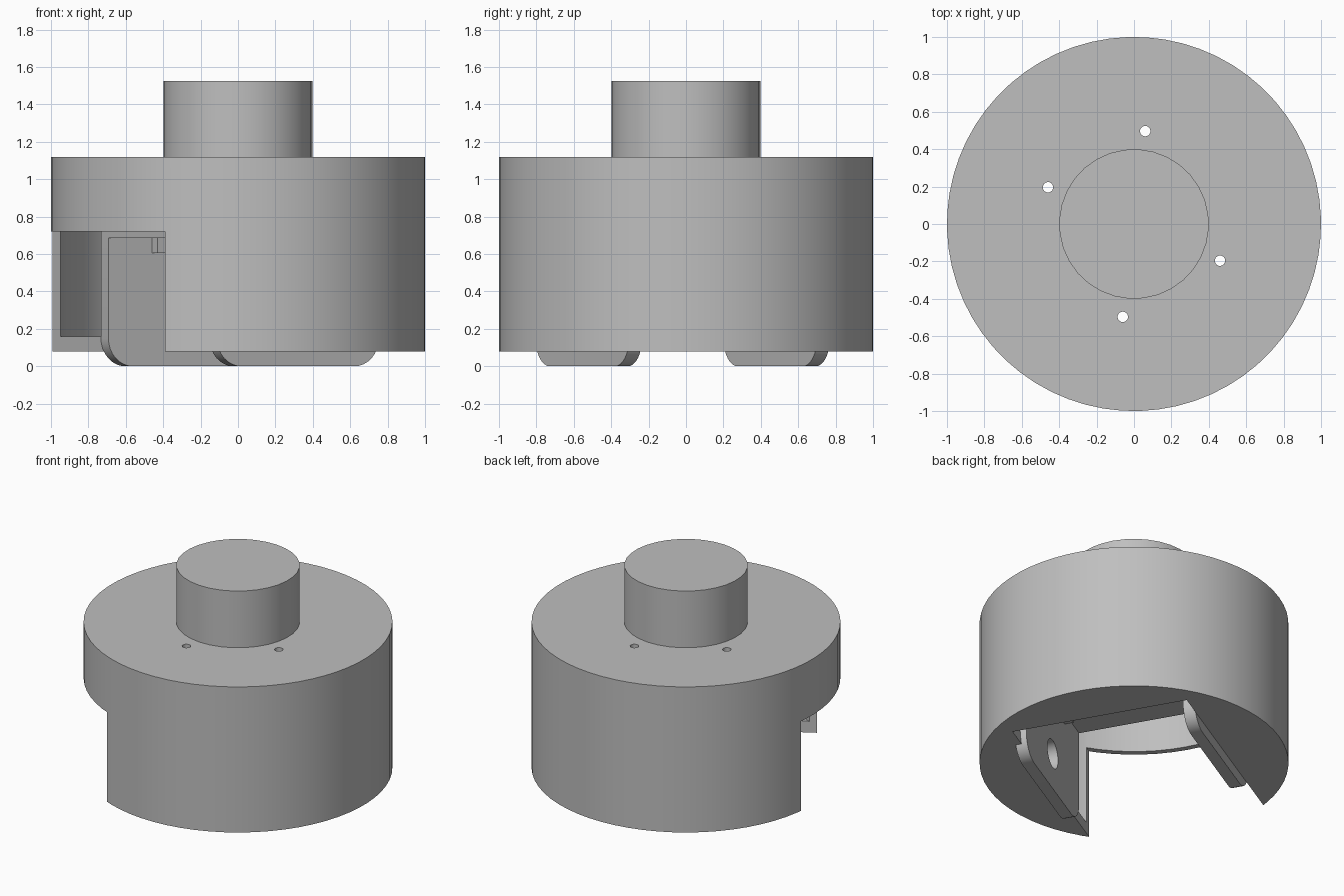
import bpy
import bmesh
import math
from mathutils import Matrix

cube = bpy.data.objects.get("Cube")
if cube:
    bpy.data.objects.remove(cube, do_unlink=True)

TURN = Matrix.Rotation(math.radians(30), 4, "Z")  # fork direction

grey = bpy.data.materials.new("plain grey")
grey.use_nodes = True
grey.diffuse_color = (0.52, 0.52, 0.52, 1)
grey.node_tree.nodes["Principled BSDF"].inputs["Base Color"].default_value = (0.52, 0.52, 0.52, 1)


def finish(name, bm):
    bm.transform(TURN)
    bmesh.ops.recalc_face_normals(bm, faces=bm.faces)
    mesh = bpy.data.meshes.new(name)
    bm.to_mesh(mesh)
    bm.free()
    mesh.materials.append(grey)
    ob = bpy.data.objects.new(name, mesh)
    bpy.context.collection.objects.link(ob)
    return ob


def cylinder(name, radius, z0, z1, sides, x=0, y=0):
    bm = bmesh.new()
    bmesh.ops.create_cone(bm, cap_ends=True, segments=sides, radius1=radius, radius2=radius,
                          depth=z1 - z0, matrix=Matrix.Translation((x, y, (z0 + z1) / 2)))
    return finish(name, bm)


def box(name, x0, x1, y0, y1, z0, z1):
    bm = bmesh.new()
    place = Matrix.Translation(((x0 + x1) / 2, (y0 + y1) / 2, (z0 + z1) / 2))
    bmesh.ops.create_cube(bm, size=1, matrix=place @ Matrix.Diagonal((x1 - x0, y1 - y0, z1 - z0, 1)))
    return finish(name, bm)


def cut(target, cutter):
    cutter.hide_render = True
    mod = target.modifiers.new("cut", "BOOLEAN")
    mod.operation = "DIFFERENCE"
    mod.solver = "EXACT"
    mod.object = cutter
    graph = bpy.context.evaluated_depsgraph_get()
    mesh = bpy.data.meshes.new_from_object(target.evaluated_get(graph))
    target.modifiers.clear()
    target.data = mesh
    bpy.data.objects.remove(cutter, do_unlink=True)


def cut_bolt_holes(target):
    for x in (-0.3, 0.3):
        for y in (-0.4, 0.4):
            cut(target, cylinder("bolt_cutter", 0.028, 0.62, 1.3, 16, x, y))


def side_plate(name, y0, y1):
    # plate with two rounded lower corners
    r, half, top = 0.15, 0.5, 0.7
    points = [(-half, top)]
    for side, start in ((-1, 180), (1, 270)):
        for i in range(9):
            a = math.radians(start + i * 90 / 8)
            points.append((side * (half - r) + r * math.cos(a), r + r * math.sin(a)))
    points.append((half, top))
    bm = bmesh.new()
    face = bm.faces.new([bm.verts.new((x, y0, z)) for x, z in points])
    moved = bmesh.ops.extrude_face_region(bm, geom=[face])["geom"]
    bmesh.ops.translate(bm, vec=(0, y1 - y0, 0),
                        verts=[v for v in moved if isinstance(v, bmesh.types.BMVert)])
    plate = finish(name, bm)
    # axle hole across the plate
    bm = bmesh.new()
    place = Matrix.Translation((0, (y0 + y1) / 2, 0.26)) @ Matrix.Rotation(math.pi / 2, 4, "X")
    bmesh.ops.create_cone(bm, cap_ends=True, segments=32, radius1=0.1, radius2=0.1,
                          depth=0.3, matrix=place)
    cut(plate, finish("axle_cutter", bm))
    return plate


# hollow round housing with a slot open to one side
housing = cylinder("housing", 1, 0.08, 1.12, 64)
cut(housing, cylinder("cavity_cutter", 0.96, 0.16, 1.08, 64))
cut(housing, box("slot_cutter", -1.3, 0.65, -0.6, 0.6, -0.1, 0.72))
cut_bolt_holes(housing)

# mounting shaft
shaft = cylinder("shaft", 0.4, 1.1, 1.525, 32)

# wheel fork
fork_top = box("fork_top", -0.5, 0.5, -0.64, 0.6, 0.685, 0.72)
cut_bolt_holes(fork_top)
parts = [housing, shaft, fork_top,
         side_plate("left_fork_plate", 0.52, 0.6),
         side_plate("right_fork_plate", -0.64, -0.56)]

# short stiffeners under the fork top
box("left_stiffener", -0.23, 0.23, 0.46, 0.53, 0.605, 0.69)
box("right_stiffener", -0.23, 0.23, -0.57, -0.5, 0.605, 0.69)

# smooth round surfaces, crisp edges
bpy.ops.object.select_all(action="DESELECT")
for ob in parts:
    ob.select_set(True)
bpy.context.view_layer.objects.active = housing
bpy.ops.object.shade_smooth_by_angle(angle=math.radians(30))
